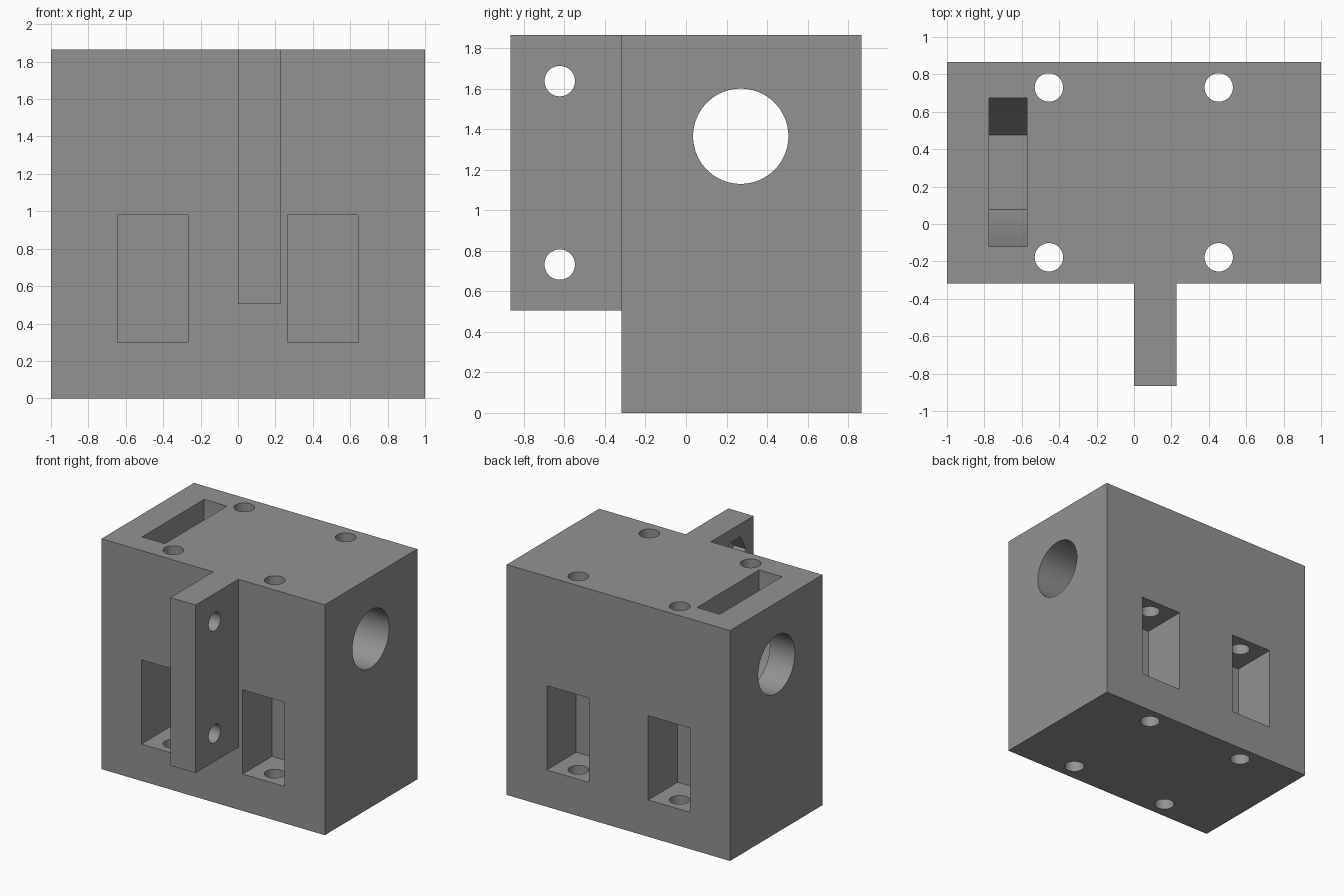
import bpy, math
from mathutils import Matrix

if "Cube" in bpy.data.objects:
    bpy.data.objects.remove(bpy.data.objects["Cube"])

grey = bpy.data.materials.new("plain_grey")
grey.diffuse_color = (0.29, 0.29, 0.29, 1)
grey.use_nodes = True
grey.node_tree.nodes["Principled BSDF"].inputs["Base Color"].default_value = grey.diffuse_color


def box(name, x, y, z):
    """Box from its (min, max) ranges."""
    bpy.ops.mesh.primitive_cube_add(size=1)
    ob = bpy.context.object
    ob.name = name
    ob.data.transform(
        Matrix.Translation([(a + b) / 2 for a, b in (x, y, z)])
        @ Matrix.Diagonal((x[1] - x[0], y[1] - y[0], z[1] - z[0], 1)))
    return ob


def prism(name, sides, r, length, centre, along_x=False):
    """Regular prism along z, or along x with flat top and bottom sides."""
    bpy.ops.mesh.primitive_cylinder_add(vertices=sides, radius=r, depth=length)
    ob = bpy.context.object
    ob.name = name
    turn = Matrix.Rotation(math.pi / 2, 4, 'Y') if along_x else Matrix()
    ob.data.transform(Matrix.Translation(centre) @ turn)
    return ob


def combine(target, tool, operation='DIFFERENCE'):
    """Apply a boolean and discard the tool."""
    tool.hide_render = True
    mod = target.modifiers.new("cut", 'BOOLEAN')
    mod.operation, mod.solver, mod.object = operation, 'EXACT', tool
    bpy.ops.object.select_all(action='DESELECT')
    bpy.context.view_layer.objects.active = target
    target.select_set(True)
    bpy.ops.object.modifier_apply(modifier=mod.name)
    bpy.data.objects.remove(tool)


FRONT, BACK, TOP = -0.318, 0.865, 1.865
MID_Y, BORE_Z = 0.274, 1.365

# main block with the mounting fin
block = box("bracket_block", (-1, 1), (FRONT, BACK), (0, TOP))
combine(block, box("fin", (0, 0.226), (-0.865, FRONT + 0.1), (0.505, TOP)), 'UNION')

# hexagonal nut slot, open at the top
HEX_R = 0.398
combine(block, prism("nut_seat", 6, HEX_R, 0.204, (-0.673, MID_Y + 0.003, BORE_Z), True))
combine(block, box("nut_slot", (-0.775, -0.571),
                   (MID_Y + 0.003 - HEX_R, MID_Y + 0.003 + HEX_R), (BORE_Z, TOP + 0.2)))

# large cross bore
combine(block, prism("bore", 96, 0.235, 2.4, (0, MID_Y - 0.004, BORE_Z), True))

# front and back pockets
for x in ((-0.643, -0.267), (0.265, 0.641)):
    combine(block, box("front_pocket", x, (FRONT - 0.2, FRONT + 0.375), (0.298, 0.98)))
    combine(block, box("back_pocket", x, (BACK - 0.375, BACK + 0.2), (0.298, 0.98)))

# vertical bolt holes
for x in (-0.455, 0.453):
    for y in (-0.178, 0.73):
        combine(block, prism("bolt_hole", 48, 0.076, 2.4, (x, y, TOP / 2)))

# fin holes with hexagonal nut recesses on the left face
for z in (0.732, 1.637):
    combine(block, prism("fin_hole", 48, 0.075, 0.6, (0.11, -0.623, z), True))
    combine(block, prism("fin_nut", 6, 0.143, 0.21, (0.005, -0.623, z), True))

block.data.materials.clear()
block.data.materials.append(grey)
for p in block.data.polygons:
    p.material_index = 0
bpy.ops.object.select_all(action='DESELECT')
bpy.context.view_layer.objects.active = block
block.select_set(True)
bpy.ops.object.shade_smooth_by_angle(angle=math.radians(30))
